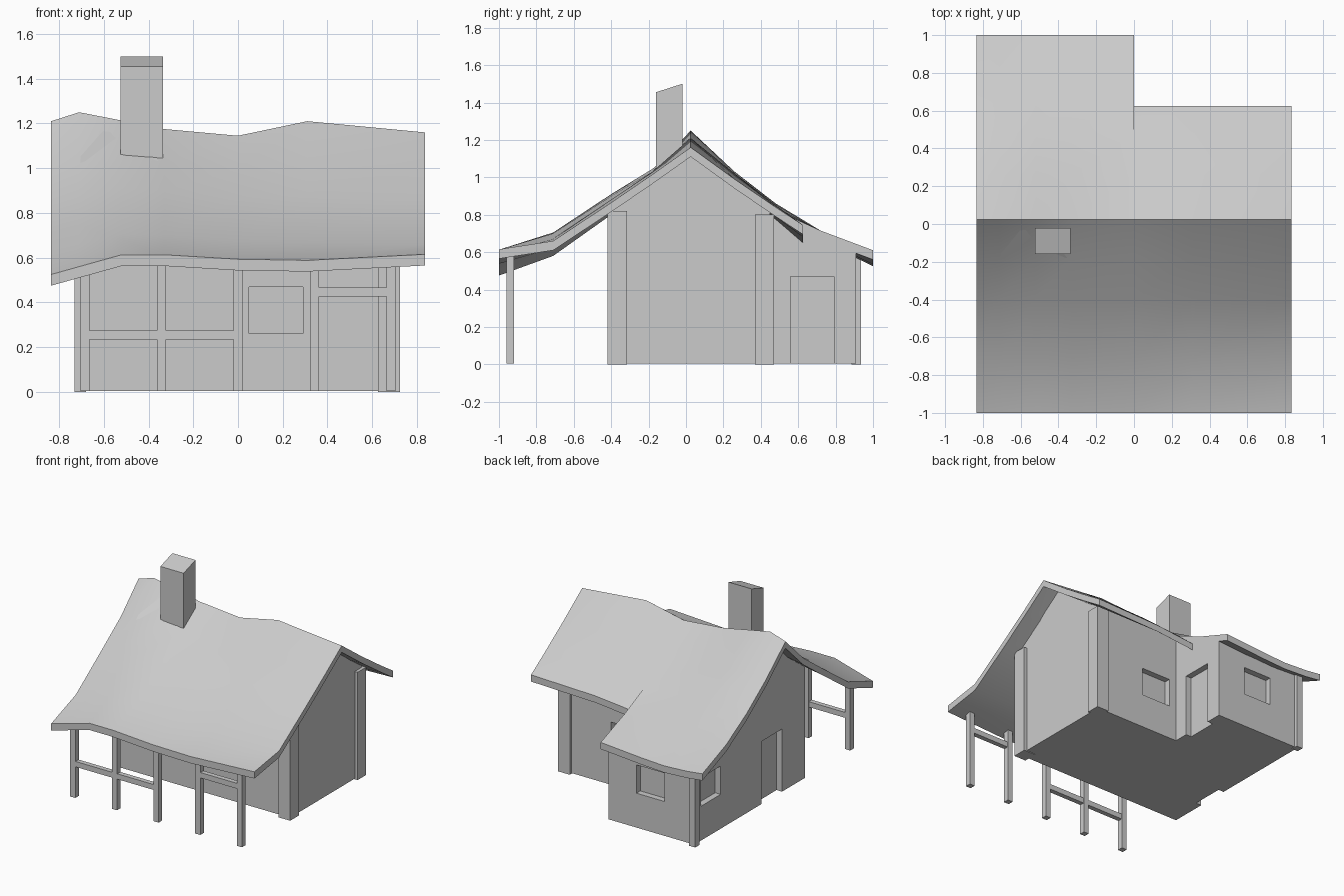
import bpy
import bmesh
import math

if "Cube" in bpy.data.objects:
    bpy.data.objects.remove(bpy.data.objects["Cube"])

grey = bpy.data.materials.new("plain grey")
grey.use_nodes = True
grey.diffuse_color = (0.6, 0.6, 0.6, 1)
grey.node_tree.nodes["Principled BSDF"].inputs["Base Color"].default_value = grey.diffuse_color


def finish(name, bm):
    """Turn a bmesh into a named grey object."""
    bmesh.ops.recalc_face_normals(bm, faces=bm.faces)
    mesh = bpy.data.meshes.new(name)
    bm.to_mesh(mesh)
    bm.free()
    mesh.materials.append(grey)
    obj = bpy.data.objects.new(name, mesh)
    bpy.context.collection.objects.link(obj)
    return obj


def add_box(bm, xs, ys, zs):
    verts = bmesh.ops.create_cube(bm, size=1)["verts"]
    for v in verts:
        v.co = (xs[v.co.x > 0], ys[v.co.y > 0], zs[v.co.z > 0])
    return verts


def box(name, xs, ys, zs):
    bm = bmesh.new()
    add_box(bm, xs, ys, zs)
    return finish(name, bm)


def loft(name, profile_a, xa, profile_b, xb):
    """Solid between two (y, z) profiles standing at xa and xb."""
    bm = bmesh.new()
    a = [bm.verts.new((xa, y, z)) for y, z in profile_a]
    b = [bm.verts.new((xb, y, z)) for y, z in profile_b]
    bm.faces.new(a)
    bm.faces.new(b)
    for i in range(len(a)):
        j = (i + 1) % len(a)
        bm.faces.new((a[i], a[j], b[j], b[i]))
    return finish(name, bm)


def recess(wall, openings):
    """Cut shallow windows and doors into a wall."""
    bm = bmesh.new()
    for o in openings:
        add_box(bm, *o)
    cutter = finish("opening_cutter", bm)
    cutter.hide_render = True
    mod = wall.modifiers.new("openings", "BOOLEAN")
    mod.operation = "DIFFERENCE"
    mod.solver = "EXACT"
    mod.object = cutter
    bpy.context.view_layer.objects.active = wall
    bpy.ops.object.modifier_apply(modifier=mod.name)
    bpy.data.objects.remove(cutter)


# Sagging roof, heights listed row by row from eave to ridge
THICK = 0.05
RIDGE_Y = 0.025
COLS = [-0.835, -0.71, -0.52, -0.33, 0, 0.31, 0.835]
EAVE = [0.525, 0.56, 0.613, 0.613, 0.593, 0.588, 0.615]
RIDGE = [1.21, 1.25, 1.213, 1.175, 1.145, 1.21, 1.16]
FRONT = [
    (-1, EAVE),
    (-0.71, [0.63, 0.66, 0.705, 0.70, 0.675, 0.67, 0.66]),
    (-0.4, [0.85, 0.87, 0.91, 0.9, 0.87, 0.88, 0.865]),
    (-0.18, [1.01, 1.03, 1.045, 1.03, 1.0, 1.03, 1.015]),
    (RIDGE_Y, RIDGE),
]
BACK_WING = [
    (RIDGE_Y, RIDGE[:5]),
    (0.26, [1.01, 1.03, 1.02, 1.0, 0.975]),
    (0.48, [0.85, 0.86, 0.855, 0.84, 0.825]),
    (0.72, [0.71, 0.715, 0.71, 0.71, 0.715]),
    (1, [0.6, 0.585, 0.575, 0.585, 0.61]),
]
BACK_MAIN = [
    (RIDGE_Y, RIDGE[4:]),
    (0.26, [0.975, 1.02, 0.99]),
    (0.48, [0.825, 0.85, 0.84]),
    (0.625, [0.70, 0.73, 0.745]),
]


def roof():
    bm = bmesh.new()
    cells = {}

    def vert(x, y, z):
        key = (x, y, round(z, 4))
        if key not in cells:
            cells[key] = bm.verts.new((x, y, z))
        return cells[key]

    for cols, rows in ((COLS, FRONT), (COLS[:5], BACK_WING), (COLS[4:], BACK_MAIN)):
        for (y0, low), (y1, high) in zip(rows, rows[1:]):
            for i in range(len(cols) - 1):
                quad = [(cols[i], y0, low[i]), (cols[i + 1], y0, low[i + 1]),
                        (cols[i + 1], y1, high[i + 1]), (cols[i], y1, high[i])]
                bm.faces.new([vert(*p) for p in quad])
    # Thicken straight down
    top = bm.faces[:]
    rim = [e for e in bm.edges if e.is_boundary]
    under = {v: bm.verts.new((v.co.x, v.co.y, v.co.z - THICK)) for v in bm.verts[:]}
    for f in top:
        bm.faces.new([under[v] for v in reversed(f.verts)])
    for e in rim:
        a, b = e.verts
        bm.faces.new((a, b, under[b], under[a]))
    obj = finish("roof", bm)
    bpy.ops.object.select_all(action="DESELECT")
    obj.select_set(True)
    bpy.context.view_layer.objects.active = obj
    bpy.ops.object.shade_smooth_by_angle(angle=math.radians(30))


roof()

# Walls: main room on the +x side, longer wing on the -x side
FLOOR = 0.005
FRONT_Y, BACK_Y, WING_Y = -0.39, 0.45, 0.91
LEFT_X, RIGHT_X = -0.705, 0.7


def main_profile(peak):
    return [(FRONT_Y, FLOOR), (BACK_Y, FLOOR), (BACK_Y, 0.82),
            (RIDGE_Y, peak), (FRONT_Y, 0.84)]


def wing_profile(peak):
    return [(FRONT_Y, FLOOR), (WING_Y, FLOOR), (WING_Y, 0.6), (0.72, 0.68),
            (0.48, 0.8), (0.26, 0.95), (RIDGE_Y, peak), (FRONT_Y, 0.84)]


main_walls = loft("main_walls", main_profile(1.11), 0, main_profile(1.14), RIGHT_X)
wing_walls = loft("wing_walls", wing_profile(1.22), LEFT_X, wing_profile(1.11), 0)

# Recessed windows and doors
DEEP = 0.045
SILL = (0.26, 0.47)
DOOR = (-0.1, 0.47)


def around(p):
    return (p - DEEP, p + DEEP)


recess(main_walls, [
    ((0.05, 0.29), around(FRONT_Y), SILL),
    ((0.06, 0.3), around(BACK_Y), SILL),
])
recess(wing_walls, [
    ((-0.46, -0.23), around(WING_Y), SILL),
    (around(LEFT_X), (0.6, 0.83), SILL),
    (around(LEFT_X), (-0.12, 0.12), DOOR),
    (around(0), (0.56, 0.79), DOOR),
])

# Corner posts
box("front_corner_post", (0.625, 0.723), (-0.42, -0.315), (0, 0.82))
box("back_corner_post", (0.625, 0.723), (0.37, 0.47), (0, 0.8))
box("wing_corner_post", (-0.73, -0.68), (0.885, 0.935), (0, 0.6))

# Porch posts and rails
SPACING = 0.342
HALF = 0.021
PORCH_Y = -0.94
for i in range(-2, 3):
    x = i * SPACING
    top = 0.55 if i == -2 else 0.585
    box("porch_post", (x - HALF, x + HALF), (PORCH_Y - HALF, PORCH_Y + HALF), (0.005, top))
for i, z in ((-2, 0.235), (-1, 0.235), (1, 0.427)):
    box("porch_rail", (i * SPACING + HALF, (i + 1) * SPACING - HALF),
        (PORCH_Y - 0.018, PORCH_Y + 0.018), (z, z + 0.04))

# Chimney with a slanted top
bm = bmesh.new()
for v in add_box(bm, (-0.525, -0.335), (-0.16, -0.02), (0.95, 1.455)):
    if v.co.z > 1 and v.co.y > -0.1:
        v.co.z = 1.5
finish("chimney", bm)
